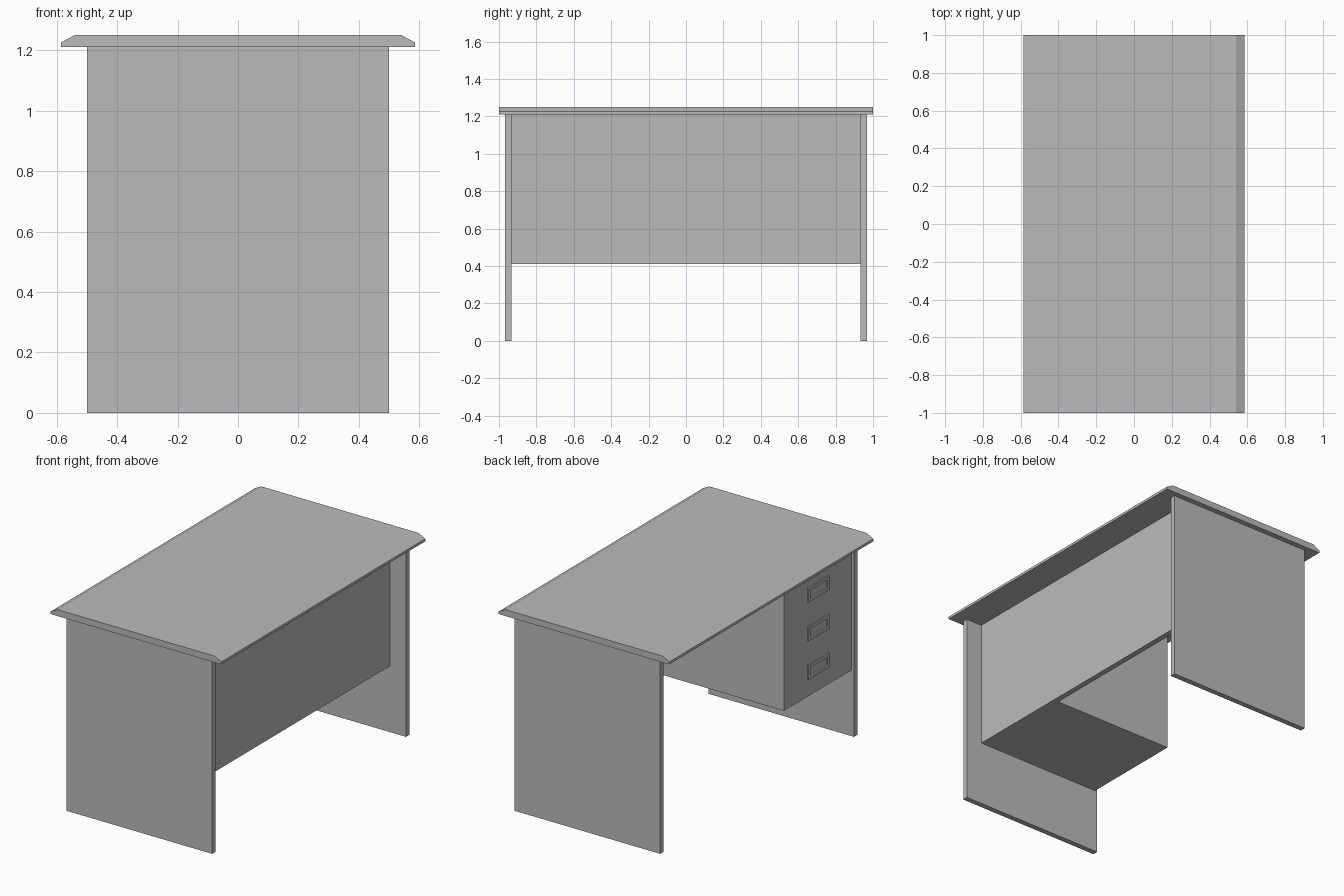
import bpy
import bmesh
from mathutils import Vector

if "Cube" in bpy.data.objects:
    bpy.data.objects.remove(bpy.data.objects["Cube"], do_unlink=True)

grey = bpy.data.materials.new("plain grey")
grey.use_nodes = True
colour = (0.5, 0.5, 0.5, 1)
grey.diffuse_color = colour
grey.node_tree.nodes["Principled BSDF"].inputs["Base Color"].default_value = colour


def make_object(name, bm):
    bmesh.ops.recalc_face_normals(bm, faces=bm.faces)
    mesh = bpy.data.meshes.new(name)
    bm.to_mesh(mesh)
    bm.free()
    mesh.materials.append(grey)
    obj = bpy.data.objects.new(name, mesh)
    bpy.context.collection.objects.link(obj)
    return obj


def box_mesh(low, high):
    low, high = Vector(low), Vector(high)
    bm = bmesh.new()
    bmesh.ops.create_cube(bm, size=1)
    bmesh.ops.scale(bm, vec=high - low, verts=bm.verts)
    bmesh.ops.translate(bm, vec=(low + high) / 2, verts=bm.verts)
    return bm


def box(name, low, high):
    return make_object(name, box_mesh(low, high))


UNDER = 1.21          # underside of the desktop
HANG = 0.41           # bottom of the modesty panel and drawer unit
INNER = 0.933         # inner faces of the end panels

# Desktop: chamfered profile swept along y
half = [(0.585, UNDER), (0.585, 1.226), (0.54, 1.25)]
profile = half + [(-x, z) for x, z in reversed(half)]
bm = bmesh.new()
face = bm.faces.new([bm.verts.new((x, -1, z)) for x, z in profile])
sweep = bmesh.ops.extrude_face_region(bm, geom=[face], use_keep_orig=True)
bmesh.ops.translate(bm, vec=(0, 2, 0),
                    verts=[v for v in sweep["geom"] if isinstance(v, bmesh.types.BMVert)])
make_object("desktop", bm)

# End panels
box("front_end_panel", (-0.5, -0.967, 0), (0.5, -INNER, UNDER))
box("back_end_panel", (-0.5, INNER, 0), (0.5, 0.967, UNDER))

# Modesty panel
box("modesty_panel", (0.355, -INNER, HANG), (0.39, INNER, UNDER))

# Drawer unit with its front board
box("drawer_unit", (-0.45, -INNER, HANG), (0.355, -0.27, UNDER))
box("drawer_front", (-0.483, -INNER, HANG), (-0.45, -0.27, UNDER))

# Drawer handles: a raised plate with a recessed grip
front_x, mid_y = -0.483, -0.602
for label, z in zip(("lower", "middle", "upper"), (0.56, 0.80, 1.04)):
    bm = box_mesh((front_x - 0.008, mid_y - 0.103, z - 0.044),
                  (front_x, mid_y + 0.103, z + 0.044))
    bm.normal_update()
    outer = [min(bm.faces, key=lambda f: f.calc_center_median().x)]
    bmesh.ops.inset_region(bm, faces=outer, thickness=0.026)
    bmesh.ops.inset_region(bm, faces=outer, thickness=0.004, depth=-0.006)
    make_object(label + "_drawer_handle", bm)
